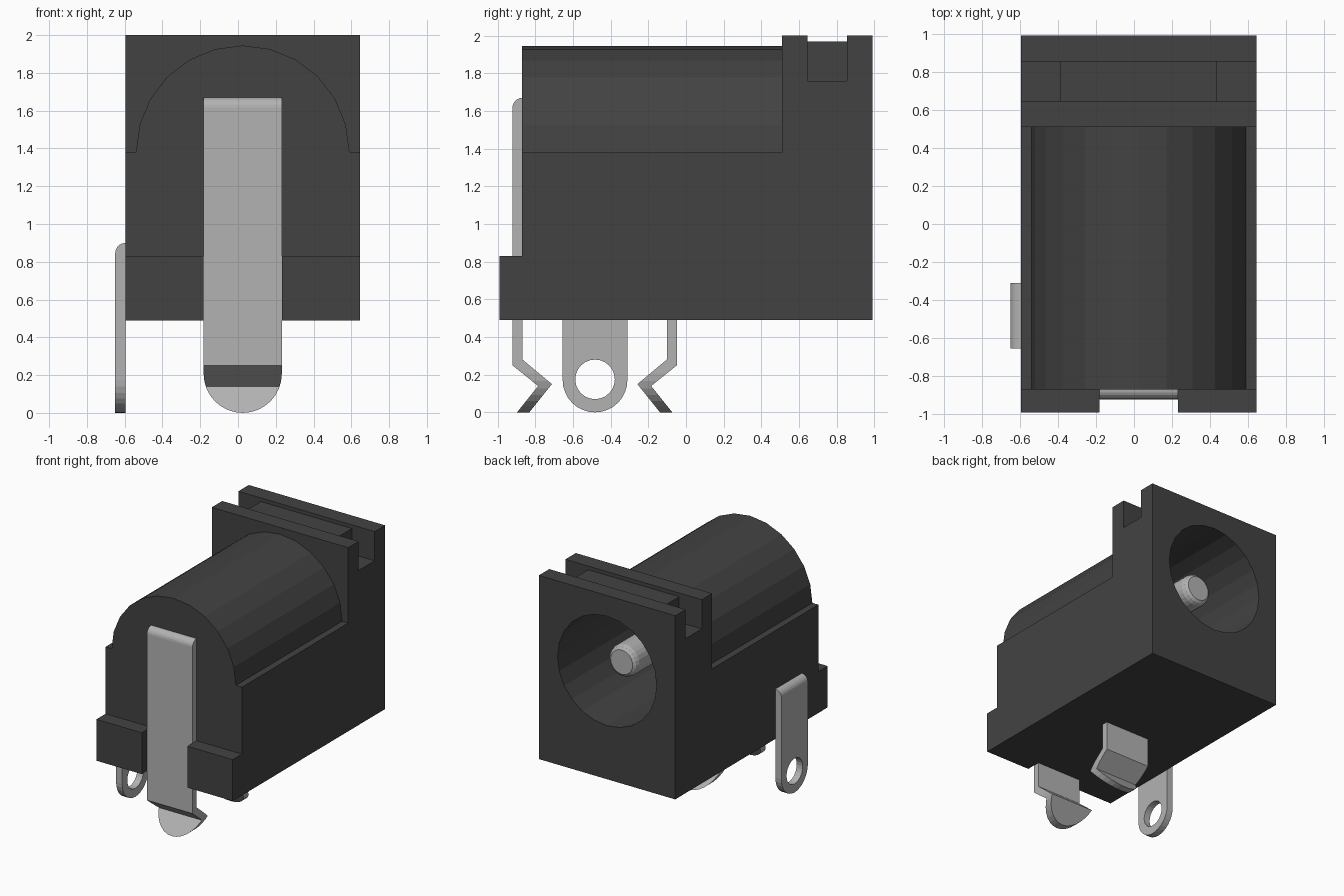
import bpy, bmesh, math
from mathutils import Vector

if "Cube" in bpy.data.objects:
    bpy.data.objects.remove(bpy.data.objects["Cube"])

CX = 0.025                      # centre line of the housing
L, R = -0.595, 0.645            # housing sides
BASE, AXIS = 0.49, 1.38         # housing underside, height of the barrel axis


def material(name, v):
    m = bpy.data.materials.new(name)
    m.diffuse_color = (v, v, v, 1)
    m.use_nodes = True
    m.node_tree.nodes["Principled BSDF"].inputs["Base Color"].default_value = m.diffuse_color
    return m


BLACK, METAL = material("black_plastic", 0.055), material("metal", 0.45)


def loft(name, loops, mat):
    """Closed solid from matching loops of 3D points."""
    bm = bmesh.new()
    rings = [[bm.verts.new(p) for p in loop] for loop in loops]
    bm.faces.new(rings[0])
    bm.faces.new(rings[-1])
    n = len(rings[0])
    for a, b in zip(rings, rings[1:]):
        for i in range(n):
            bm.faces.new((a[i], a[(i + 1) % n], b[(i + 1) % n], b[i]))
    bmesh.ops.recalc_face_normals(bm, faces=bm.faces)
    me = bpy.data.meshes.new(name)
    bm.to_mesh(me)
    bm.free()
    me.materials.append(mat)
    ob = bpy.data.objects.new(name, me)
    bpy.context.collection.objects.link(ob)
    return ob


def prism_x(name, yz, lo, hi, mat):
    return loft(name, [[(x, y, z) for y, z in yz] for x in (lo, hi)], mat)


def prism_y(name, xz, lo, hi, mat):
    return loft(name, [[(x, y, z) for x, z in xz] for y in (lo, hi)], mat)


def rect(a0, b0, a1, b1):
    return [(a0, b0), (a1, b0), (a1, b1), (a0, b1)]


def arc(ca, cb, r, start, end, n):
    return [(ca + r * math.cos(math.radians(start + (end - start) * i / n)),
             cb + r * math.sin(math.radians(start + (end - start) * i / n)))
            for i in range(n + 1)]


def circle(ca, cb, r, n=24):
    return arc(ca, cb, r, 0, 360, n)[:-1]


def combine(ob, other, op):
    """Apply a boolean and discard the second object."""
    m = ob.modifiers.new("bool", 'BOOLEAN')
    m.operation, m.solver, m.object = op, 'EXACT', other
    bpy.context.view_layer.objects.active = ob
    bpy.ops.object.modifier_apply(modifier=m.name)
    bpy.data.objects.remove(other)


# Housing: square lower half with a rounded barrel on top
housing = prism_y("housing", [(L, BASE), (R, BASE), (R, AXIS)]
                  + arc(CX, AXIS, 0.565, 0, 180, 12) + [(L, AXIS)], -0.87, 0.51, BLACK)

# Rear flange with a slot across the top and a raised key inside it
flange = prism_x("flange", [(0.51, BASE), (0.99, BASE), (0.99, 2), (0.855, 2), (0.855, 1.76),
                            (0.645, 1.76), (0.645, 2), (0.51, 2)], L, R, BLACK)
key = prism_x("key", rect(0.645, 1.76, 0.855, 1.97), -0.39, 0.437, BLACK)
combine(flange, key, 'UNION')
combine(housing, flange, 'UNION')

# Two front feet either side of the front terminal
for lo, hi in ((L, -0.182), (0.232, R)):
    combine(housing, prism_x("foot", rect(-0.99, BASE, -0.87, 0.83), lo, hi, BLACK), 'UNION')

# Plug bore, open at the back
combine(housing, prism_y("bore", circle(CX, AXIS, 0.45), -0.75, 1.2, BLACK), 'DIFFERENCE')

# Centre contact pin with a rounded tip
loft("centre_pin", [[(x, y, z) for x, z in circle(CX, AXIS, r)]
                    for y, r in ((-0.75, 0.13), (0.755, 0.13), (0.785, 0.12), (0.80, 0.1))], METAL)


# Kinked terminals: bent strip trimmed to a rounded end
def terminal(name, top, flip):
    yz = [(-0.868, 0.28), (-0.712, 0.15), (-0.832, 0), (-0.897, 0), (-0.785, 0.14), (-0.922, 0.25)]
    yz += [(y, z) for y, z in arc(-0.868, top - 0.054, 0.054, 180, 90, 5)]
    if flip:
        yz = [(-0.97 - y, z) for y, z in yz]
    ob = prism_x(name, yz, -0.3, 0.4, METAL)
    outline = arc(CX, 0.207, 0.207, 180, 360, 16) + [(0.232, 2), (-0.182, 2)]
    combine(ob, prism_y("trim", outline, -1.5, 1.5, METAL), 'INTERSECT')


terminal("front_terminal", 1.67, False)
terminal("middle_terminal", 0.6, True)

# Side terminal: flat tab with a rounded foot, an eyelet and a rounded top edge
side = prism_y("side_terminal", [(L, 0), (L, 0.9)] + arc(L, 0.845, 0.055, 90, 180, 5)[1:]
               + [(L - 0.055, 0)], -0.8, -0.1, METAL)
outline = arc(-0.483, 0.172, 0.172, 180, 360, 16) + [(-0.311, 1.2), (-0.655, 1.2)]
combine(side, prism_x("trim", outline, -1, 0, METAL), 'INTERSECT')
combine(side, prism_x("eyelet", circle(-0.483, 0.175, 0.105), -1, 0, METAL), 'DIFFERENCE')
